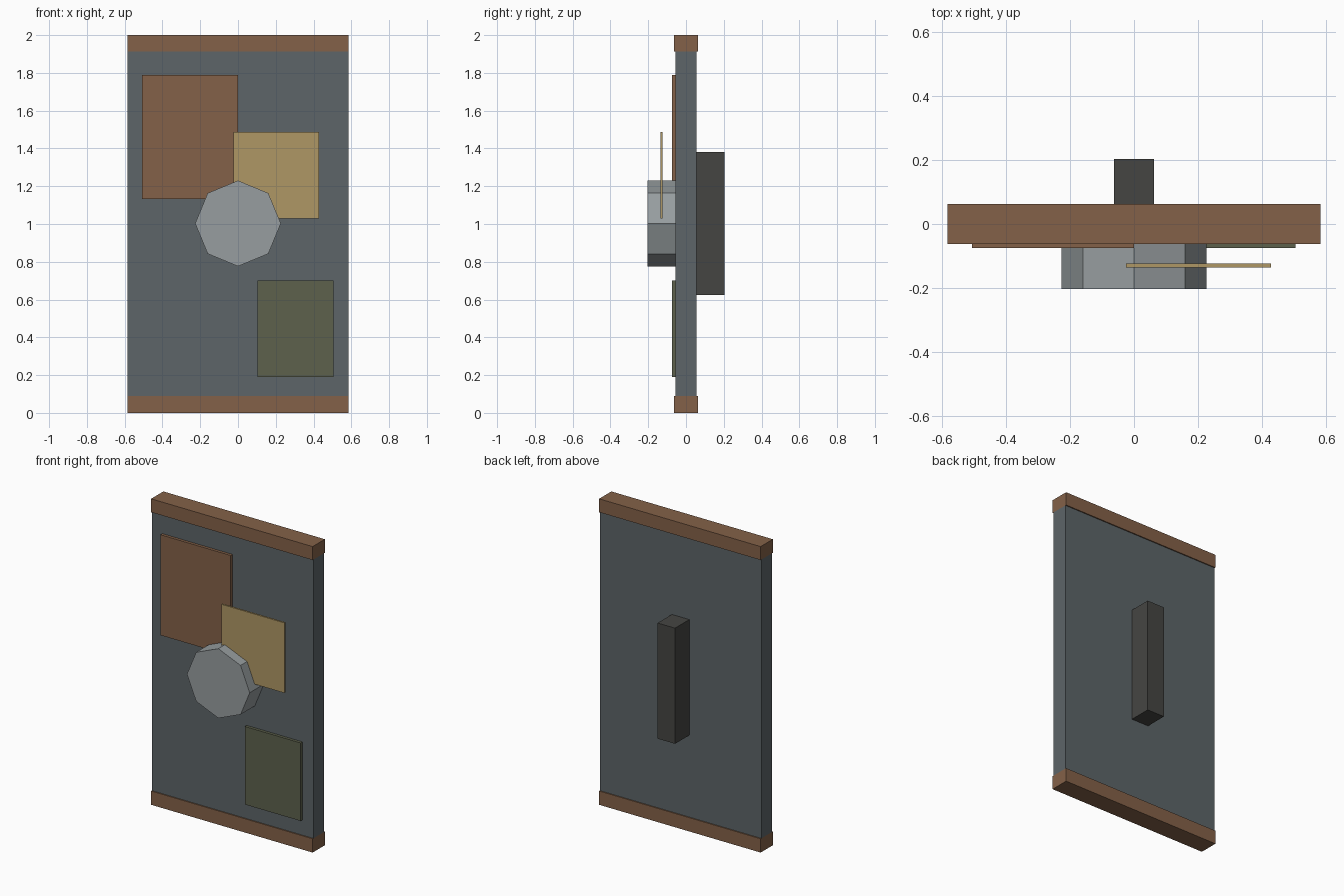
import bpy
import math

if "Cube" in bpy.data.objects:
    bpy.data.objects.remove(bpy.data.objects["Cube"])


def material(name, rgb):
    mat = bpy.data.materials.new(name)
    mat.diffuse_color = (*rgb, 1)
    mat.use_nodes = True
    mat.node_tree.nodes["Principled BSDF"].inputs["Base Color"].default_value = mat.diffuse_color
    return mat


SLATE = material("slate", (0.11, 0.13, 0.14))
WOOD = material("wood", (0.23, 0.12, 0.065))
STEEL = material("steel", (0.31, 0.34, 0.35))
SAND = material("sand", (0.43, 0.31, 0.13))
OLIVE = material("olive", (0.11, 0.12, 0.073))
DARK = material("dark", (0.06, 0.06, 0.055))


def box(name, x, y, z, mat):
    """Box from (min, max) ranges on each axis."""
    bpy.ops.mesh.primitive_cube_add(
        size=1, location=[(a + b) / 2 for a, b in (x, y, z)])
    obj = bpy.context.object
    obj.name = name
    obj.scale = [b - a for a, b in (x, y, z)]
    obj.data.materials.append(mat)
    bpy.ops.object.transform_apply(location=False, rotation=False, scale=True)
    return obj


W = 0.584      # half width
FACE = 0.056   # half thickness of the panel

# Main panel with a thicker rail at each end
box("panel", (-W, W), (-FACE, FACE), (0.09, 1.912), SLATE)
box("bottom_rail", (-W, W), (-0.063, 0.063), (0, 0.09), WOOD)
box("top_rail", (-W, W), (-0.063, 0.063), (1.912, 2), WOOD)

# Plates on the front face
box("upper_plate", (-0.508, 0), (-0.075, -FACE), (1.133, 1.79), WOOD)
box("lower_plate", (0.102, 0.506), (-0.075, -FACE), (0.19, 0.70), OLIVE)

# Thin sheet standing off the face, passing through the boss
box("raised_sheet", (-0.025, 0.43), (-0.136, -0.124), (1.03, 1.488), SAND)

# Eight-sided central boss
bpy.ops.mesh.primitive_cylinder_add(
    vertices=8, radius=0.227, depth=0.203 - FACE,
    location=(0, -(0.203 + FACE) / 2, 1.003), rotation=(math.pi / 2, 0, 0))
boss = bpy.context.object
boss.name = "central_boss"
boss.data.materials.append(STEEL)

# Grip on the back
box("rear_grip", (-0.063, 0.063), (FACE, 0.203), (0.625, 1.381), DARK)
